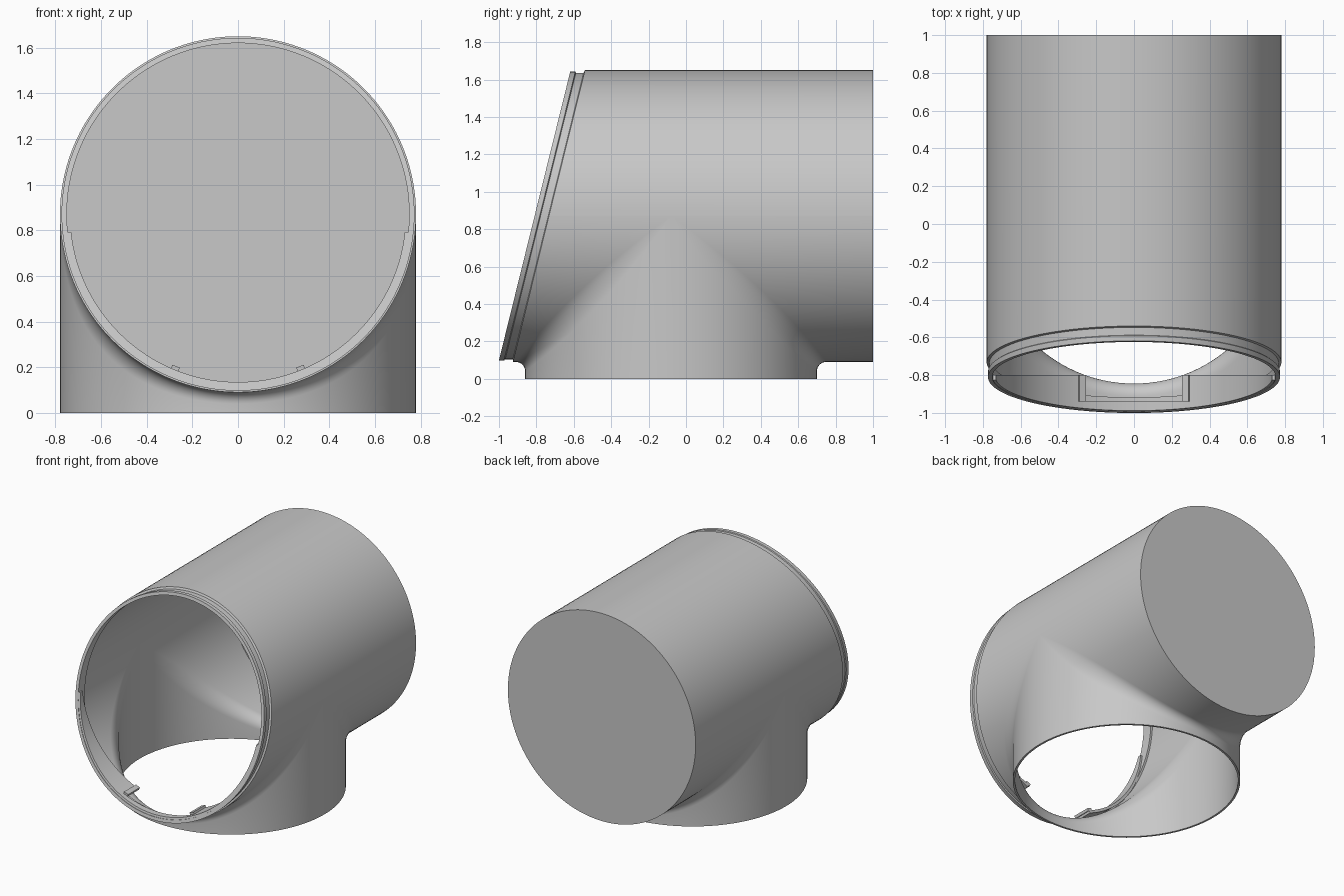
import bpy, bmesh, math

if "Cube" in bpy.data.objects:
    bpy.data.objects.remove(bpy.data.objects["Cube"], do_unlink=True)

R, WALL = 0.78, 0.015        # pipe radius and wall thickness
ZC, YC = 0.87, -0.08         # height of the main axis, position of the branch axis
HALF = 72                    # columns in half a turn
ARC = 8                      # steps across the junction fillet

grey = bpy.data.materials.new("plain_grey")
grey.use_nodes = True
grey.diffuse_color = (0.58, 0.58, 0.58, 1)
grey.node_tree.nodes["Principled BSDF"].inputs["Base Color"].default_value = grey.diffuse_color


def front(z, off=0.0):
    """y of the slanted front plane, moved forward by off."""
    return -0.54 - 0.247 * (1.65 - z) - off


def grid(bm, rows, close=False):
    """Skin quads between successive rows of points."""
    vr = [[bm.verts.new(p) for p in row] for row in rows]
    for a, b in zip(vr, vr[1:]):
        n = len(a)
        for i in range(n if close else n - 1):
            j = (i + 1) % n
            bm.faces.new((a[i], a[j], b[j], b[i]))


def ring(rad, off):
    pts = []
    for i in range(2 * HALF):
        t = math.pi * i / HALF
        z = ZC + rad * math.sin(t)
        pts.append((rad * math.cos(t), front(z, off), z))
    return pts


def circle(rad, centre):
    """centre maps in-plane coordinates to a 3D point."""
    return [centre(rad * math.cos(math.pi * i / HALF), rad * math.sin(math.pi * i / HALF))
            for i in range(2 * HALF)]


def tee_shell(bm, rad, extra, back):
    """Main pipe and branch; every slice across x is a right-angled corner with a fillet."""
    upper, halves = [], {1: [], -1: []}
    for i in range(HALF + 1):
        t = math.pi * i / HALF
        x, h = rad * math.cos(t), rad * math.sin(t)
        u = h / rad
        r = (0.05 + extra) * u + 0.25 * u * (1 - u)
        upper.append([(x, front(ZC + h), ZC + h), (x, back, ZC + h)])
        for side in halves:
            col = [(x, YC + side * h, 0)]
            for k in range(ARC + 1):
                a = math.pi / 2 * k / ARC
                col.append((x, YC + side * (h + r * (1 - math.cos(a))),
                            ZC - h - r * (1 - math.sin(a))))
            col.append((x, back if side > 0 else front(ZC - h), ZC - h))
            halves[side].append(col)
    for rows in (upper, halves[1], halves[-1]):
        grid(bm, rows)


def finish(bm, name):
    bmesh.ops.remove_doubles(bm, verts=bm.verts, dist=0.0002)
    bmesh.ops.dissolve_degenerate(bm, edges=bm.edges, dist=0.0001)
    bmesh.ops.recalc_face_normals(bm, faces=bm.faces)
    mesh = bpy.data.meshes.new(name)
    bm.to_mesh(mesh)
    bm.free()
    mesh.materials.append(grey)
    ob = bpy.data.objects.new(name, mesh)
    bpy.context.collection.objects.link(ob)
    bpy.ops.object.select_all(action='DESELECT')
    ob.select_set(True)
    bpy.context.view_layer.objects.active = ob
    bpy.ops.object.shade_smooth_by_angle(angle=math.radians(30))
    return ob


# Pipe tee: outer and inner skins, joined by the bottom lip and the front rim
bm = bmesh.new()
RI = R - WALL
tee_shell(bm, R, 0.0, 1.0)
tee_shell(bm, RI, WALL, 1.0 - WALL)
grid(bm, [circle(r, lambda a, b: (a, YC + b, 0)) for r in (R, RI)], close=True)
rim = [(R, 0), (0.766, 0.004), (0.766, 0.045), (0.773, 0.05), (0.773, 0.077),
       (0.75, 0.077), (0.75, 0), (RI, 0)]
grid(bm, [ring(r, off) for r, off in rim], close=True)

# Closed back end
for rad, y in ((R, 1.0), (RI, 1.0 - WALL)):
    bm.faces.new([bm.verts.new(p) for p in circle(rad, lambda a, b: (a, y, ZC + b))])
finish(bm, "pipe_tee")

# Sleeve lining the lower half of the front opening, shorter in the middle
for name, x0, x1, end in (("sleeve_left", 0.27, 0.731, -0.80),
                          ("sleeve_middle", -0.27, 0.27, -0.94),
                          ("sleeve_right", -0.731, -0.27, -0.80)):
    bm = bmesh.new()
    a0, a1 = -math.acos(x0 / 0.735), -math.acos(x1 / 0.735)
    rows = []
    for i in range(33):
        a = a0 + (a1 - a0) * i / 32
        row = []
        for rad, at_end in ((0.735, 0), (0.735, 1), (0.755, 1), (0.755, 0), (0.735, 0)):
            z = ZC + rad * math.sin(a)
            row.append((rad * math.cos(a), end if at_end else front(z, 0.074), z))
        rows.append(row)
    grid(bm, rows)
    for row in (rows[0], rows[-1]):
        bm.faces.new([bm.verts.new(p) for p in row[:4]])
    finish(bm, name)

# Small clips at the ends of the middle sleeve
for side, name in ((1, "clip_left"), (-1, "clip_right")):
    bm = bmesh.new()
    bmesh.ops.create_cube(bm, size=1)
    for v in bm.verts:
        v.co = (v.co.x * 0.035, v.co.y * 0.14, v.co.z * 0.02)
    ob = finish(bm, name)
    ob.location = (side * 0.275, -0.87, 0.195)
    ob.rotation_euler.y = -side * math.asin(0.275 / 0.735)
